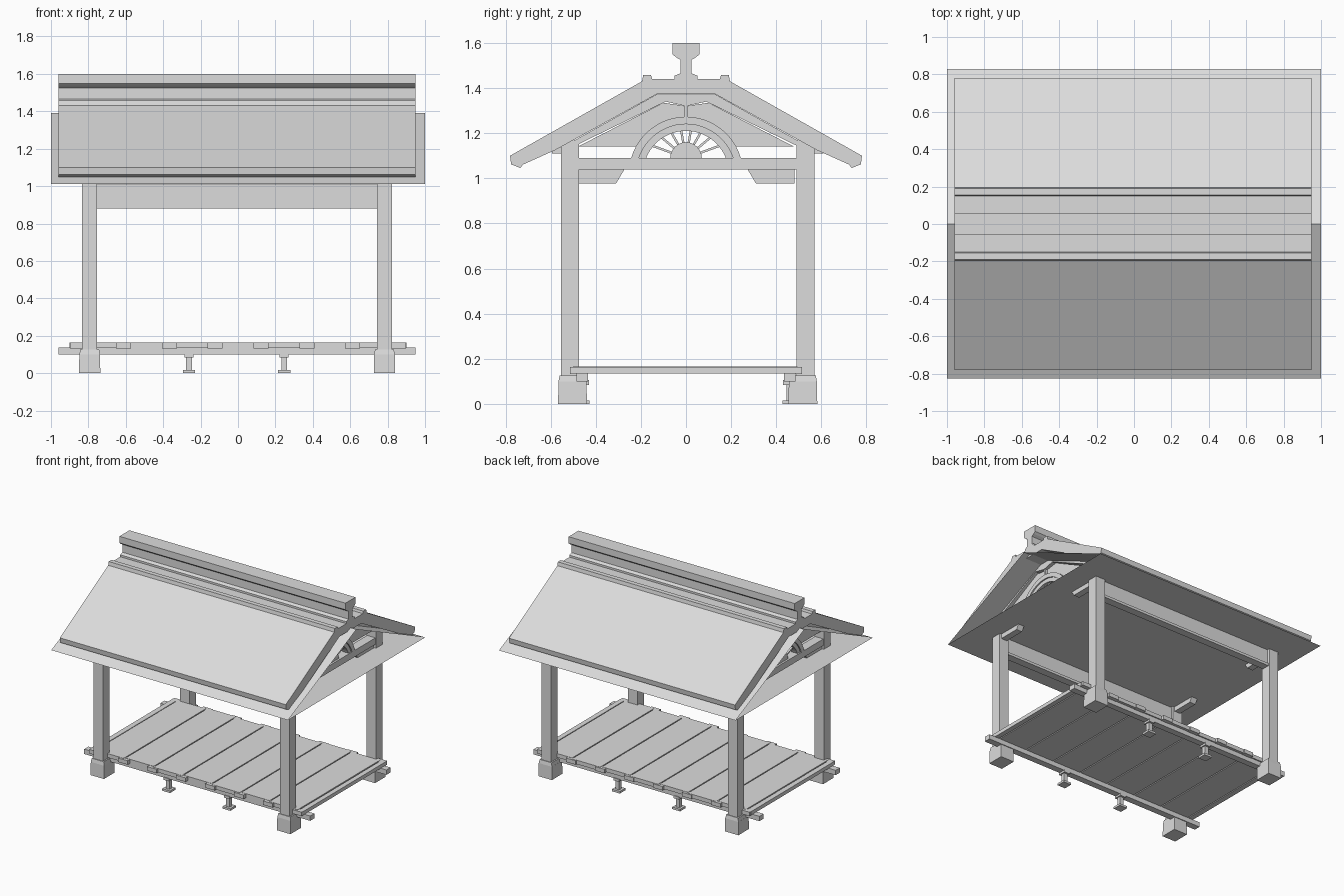
import bpy
import bmesh
import math
from mathutils import Vector

old = bpy.data.objects.get("Cube")
if old:
    bpy.data.objects.remove(old, do_unlink=True)

GREY = (0.72, 0.72, 0.72, 1.0)
mat = bpy.data.materials.new("plain grey")
mat.use_nodes = True
mat.diffuse_color = GREY
mat.node_tree.nodes["Principled BSDF"].inputs["Base Color"].default_value = GREY


def finish(name, bm):
    mesh = bpy.data.meshes.new(name)
    bm.to_mesh(mesh)
    bm.free()
    mesh.materials.append(mat)
    obj = bpy.data.objects.new(name, mesh)
    bpy.context.collection.objects.link(obj)
    return obj


def box(name, x, y, z, taper=1.0):
    """Box from (min, max) ranges; taper narrows the top."""
    bm = bmesh.new()
    bmesh.ops.create_cube(bm, size=1)
    for v in bm.verts:
        t = taper if v.co.z > 0 else 1.0
        v.co = Vector((sum(x) / 2 + v.co.x * t * (x[1] - x[0]),
                       sum(y) / 2 + v.co.y * t * (y[1] - y[0]),
                       sum(z) / 2 + v.co.z * (z[1] - z[0])))
    return finish(name, bm)


def around(c, half):
    return (c - half, c + half)


def extrude(name, profile, x):
    """Closed (y, z) profile extruded along x."""
    bm = bmesh.new()
    face = bm.faces.new([bm.verts.new((x[0], y, z)) for y, z in profile])
    out = bmesh.ops.extrude_face_region(bm, geom=[face])
    moved = [g for g in out["geom"] if isinstance(g, bmesh.types.BMVert)]
    bmesh.ops.translate(bm, verts=moved, vec=(x[1] - x[0], 0, 0))
    bmesh.ops.recalc_face_normals(bm, faces=bm.faces)
    return finish(name, bm)


def mirrored(half):
    """Complete a half profile across y = 0."""
    return half + [(-y, z) for y, z in reversed(half)]


def arc(radius, a0, a1, steps, cz):
    return [(radius * math.cos(a0 + (a1 - a0) * i / steps),
             cz + radius * math.sin(a0 + (a1 - a0) * i / steps)) for i in range(steps + 1)]


LENGTH = (-0.96, 0.95)
POST_X = (-0.793, 0.783)
POST_Y = (-0.515, 0.53)

# Roof slab with lips, and the ridge beam on top
extrude("roof_slab", mirrored([
    (0.13, 1.373), (0.58, 1.125), (0.72, 1.062), (0.735, 1.046), (0.775, 1.062),
    (0.78, 1.1), (0.195, 1.43), (0.19, 1.457), (0.155, 1.457), (0.15, 1.44)]), LENGTH)
extrude("ridge_beam", mirrored([
    (0.05, 1.44), (0.05, 1.455), (0.025, 1.465), (0.025, 1.525),
    (0.045, 1.537), (0.06, 1.55), (0.06, 1.6)]), LENGTH)

# Thin lining: open-ended tent with a flat ceiling
bm = bmesh.new()
ends = [[bm.verts.new((x, y, z)) for y, z in ((-0.825, 1.012), (0, 1.39), (0.83, 1.012))]
        for x in (-1, 1)]
for i in range(3):
    j = (i + 1) % 3
    bm.faces.new((ends[0][i], ends[1][i], ends[1][j], ends[0][j]))
bmesh.ops.recalc_face_normals(bm, faces=bm.faces)
finish("roof_lining", bm)

for px, side in zip(POST_X, ("right", "left")):
    # Posts and footings
    for py, end in zip(POST_Y, ("front", "back")):
        tag = side + "_" + end
        s = 1 if py > 0 else -1
        box("post_" + tag, around(px, 0.04), around(py, 0.04), (0.12, 1.17))
        box("footing_" + tag, around(px, 0.057), around(py - s * 0.012, 0.064), (0, 0.1), 0.97)
        box("footing_cap_" + tag, around(px, 0.055), around(py - s * 0.012, 0.062), (0.1, 0.127), 0.92)
        box("beam_stub_" + tag, around(px, 0.03), around(py + s * 0.05, 0.03), (1.11, 1.137))
        extrude("bracket_" + tag, [(s * 0.48, 1.045), (s * 0.27, 1.045),
                                   (s * 0.31, 0.977), (s * 0.48, 0.977)], around(px, 0.025))

    # Gable: tie beam, rafters, panel around the arch
    box("tie_beam_" + side, around(px, 0.035), (-0.48, 0.5), (1.04, 1.09))
    extrude("rafters_" + side, [
        (0.5, 1.14), (0.5, 1.165), (0.13, 1.372), (-0.13, 1.372), (-0.5, 1.165),
        (-0.5, 1.14), (-0.09, 1.34), (0, 1.32), (0.09, 1.34)], around(px, 0.035))
    CZ = 1.02
    a = math.asin(0.12 / 0.24)
    extrude("gable_panel_" + side,
            [(0.48, 1.14), (0.1, 1.335), (0, 1.32), (-0.1, 1.335), (-0.48, 1.14)]
            + arc(0.24, math.pi - a, a, 20, CZ), around(px, 0.012))

    # Arch rings, hub and spokes
    for name, r0, r1, w in (("outer", 0.22, 0.253, 0.035), ("inner", 0.19, 0.222, 0.025)):
        b0, b1 = math.asin(0.07 / r0), math.asin(0.07 / r1)
        extrude("arch_" + name + "_" + side,
                arc(r1, b1, math.pi - b1, 24, CZ) + arc(r0, math.pi - b0, b0, 24, CZ),
                around(px, w))
    extrude("hub_" + side, arc(0.07, 0, math.pi, 12, 1.09), around(px, 0.02))
    for k in range(8):
        t = math.pi * (k + 1) / 9
        d = Vector((math.cos(t), math.sin(t)))
        n = Vector((-d.y, d.x)) * 0.005
        o = Vector((0, 1.09))
        reach = 0.19 - 0.065 * d.y
        extrude("spoke_" + side, [tuple(o + d * 0.06 + n), tuple(o + d * reach + n),
                                  tuple(o + d * reach - n), tuple(o + d * 0.06 - n)],
                around(px, 0.01))
    box("king_post_" + side, around(px, 0.03), around(0, 0.008), (1.26, 1.33))

for py, end in zip(POST_Y, ("front", "back")):
    s = 1 if py > 0 else -1
    # Long top beam with raised edge rails
    box("long_beam_" + end, (-0.77, 0.76), around(py, 0.022), (0.88, 1.01))
    box("long_beam_rail_" + end, (-0.77, 0.76), around(py, 0.03), (0.88, 0.9))
    # Floor rail and its piers
    ry = s * 0.46
    box("floor_rail_" + end, LENGTH, around(ry, 0.025), (0.1, 0.137))
    for cx in (-0.262, 0.247):
        box("pier_base_" + end, around(cx, 0.033), around(ry, 0.033), (0, 0.016))
        box("pier_stem_" + end, around(cx, 0.015), around(ry, 0.015), (0.016, 0.09))
        box("pier_head_" + end, around(cx, 0.024), around(ry, 0.03), (0.085, 0.105))

# Floor planks, with cleats at the joints
PITCH = 0.245
for i in range(8):
    x0 = -0.857 + PITCH * i
    if i < 7:
        shift = 0.006 if i % 2 else -0.006
        box("plank", (x0 + 0.004, x0 + PITCH - 0.004), (-0.495 + shift, 0.5 + shift), (0.135, 0.165))
    for s in (-1, 1):
        box("cleat", around(x0, 0.04), around(s * 0.495, 0.02), (0.133, 0.163))
for x in ((-0.9, -0.86), (0.862, 0.9)):
    box("end_plank", x, (-0.495, 0.5), (0.135, 0.163))
